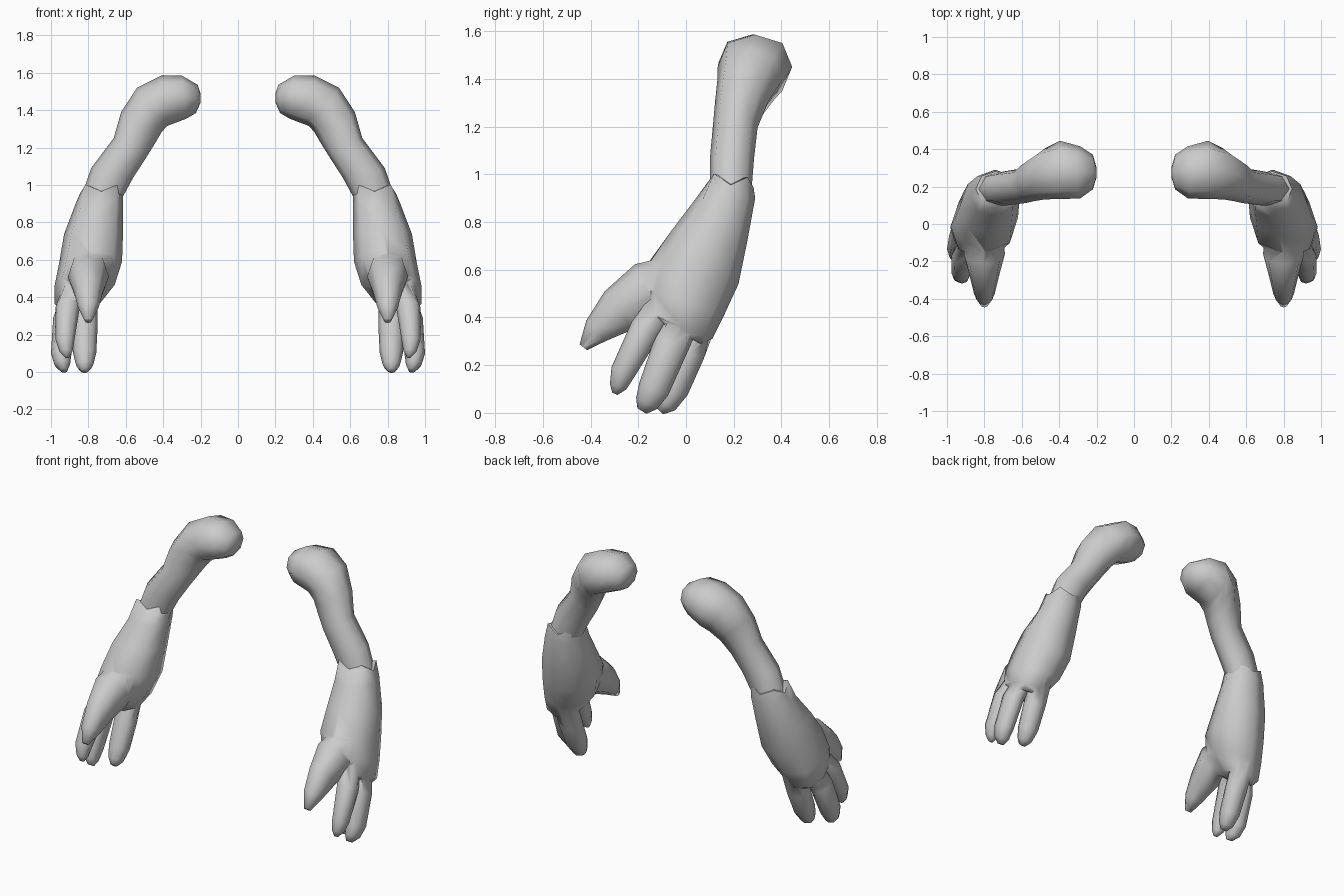
import bpy, bmesh
from math import cos, sin, pi
from mathutils import Vector as V

if "Cube" in bpy.data.objects:
    bpy.data.objects.remove(bpy.data.objects["Cube"])

SIDES = 8


def soft(c):
    # slightly squared-off round profile
    return (abs(c) ** 0.88) * (1 if c >= 0 else -1)


def loft(name, rings, jag=0.0):
    # closed tube through rings of (centre, half axis u, half axis v)
    bm = bmesh.new()
    loops = []
    for i, (c, u, v) in enumerate(rings):
        loop = []
        for k in range(SIDES):
            a = 2 * pi * k / SIDES
            p = c + u * soft(cos(a)) + v * soft(sin(a))
            if i == 0:
                p.z += jag * (1 if k % 2 else -1)
            loop.append(bm.verts.new(p))
        loops.append(loop)
    for l0, l1 in zip(loops, loops[1:]):
        for k in range(SIDES):
            n = (k + 1) % SIDES
            bm.faces.new((l0[k], l0[n], l1[n], l1[k]))
    caps = [bm.faces.new(loops[0]), bm.faces.new(loops[-1])]
    bmesh.ops.poke(bm, faces=caps)
    bmesh.ops.recalc_face_normals(bm, faces=bm.faces)
    me = bpy.data.meshes.new(name)
    bm.to_mesh(me)
    bm.free()
    ob = bpy.data.objects.new(name, me)
    bpy.context.collection.objects.link(ob)
    return ob


def select(ob):
    for o in bpy.context.selected_objects:
        o.select_set(False)
    ob.select_set(True)
    bpy.context.view_layer.objects.active = ob


def finish(ob):
    select(ob)
    bpy.ops.object.shade_smooth_by_angle(angle=1.2)
    ob.modifiers.new("mirror", 'MIRROR')


def finger(name, path):
    # path: (x, y, z, half thickness in side view, half thickness in x)
    rings = []
    for i, (x, y, z, r, rx) in enumerate(path):
        a, b = path[max(i - 1, 0)], path[min(i + 1, len(path) - 1)]
        t = V((0, b[1] - a[1], b[2] - a[2])).normalized()
        rings.append((V((x, y, z)), V((0, -t.z, t.y)) * r, V((rx, 0, 0))))
    return loft(name, rings)


# upper arm: outer (x, z), inner (x, z), y range
upper = [(.20, 1.49, .20, 1.44, .25, .30), (.215, 1.535, .225, 1.385, .185, .37),
         (.30, 1.585, .275, 1.355, .137, .415), (.41, 1.585, .38, 1.315, .133, .445),
         (.54, 1.52, .41, 1.28, .132, .405), (.625, 1.39, .445, 1.22, .122, .345),
         (.665, 1.25, .495, 1.14, .112, .30), (.785, 1.09, .56, 1.04, .10, .285),
         (.83, .96, .625, .92, .10, .275)]
finish(loft("upper_arm", [(V(((a + c) / 2, (y0 + y1) / 2, (b + d) / 2)),
                           V(((a - c) / 2, 0, (b - d) / 2)), V((0, (y1 - y0) / 2, 0)))
                          for a, b, c, d, y0, y1 in upper]))

# forearm and palm: front (y, z), back (y, z), x range
fore = [(.092, .985, .283, .965, .615, .845), (.035, .89, .29, .90, .615, .87),
        (-.06, .765, .255, .71, .615, .93), (-.15, .64, .22, .54, .62, .955),
        (-.18, .52, .16, .41, .66, .98), (-.16, .42, .11, .31, .74, .98),
        (-.10, .37, .06, .29, .81, .95)]
hand = loft("forearm_and_hand",
            [(V(((x0 + x1) / 2, (a + c) / 2, (b + d) / 2)),
              V((0, (a - c) / 2, (b - d) / 2)), V(((x1 - x0) / 2, 0, 0)))
             for a, b, c, d, x0, x1 in fore], jag=0.02)

# thumb and three fingers, merged into the hand
digits = [
    finger("thumb", [(.80, .03, .58, .10, .09), (.80, -.16, .51, .125, .11),
                     (.80, -.28, .43, .10, .078), (.80, -.375, .345, .06, .055),
                     (.80, -.43, .275, .02, .02)]),
    finger("front_finger", [(.85, -.05, .52, .06, .06), (.91, -.17, .35, .066, .065),
                            (.925, -.265, .17, .052, .05), (.92, -.285, .11, .036, .035),
                            (.915, -.298, .08, .012, .012)]),
    finger("middle_finger", [(.86, .03, .48, .07, .06), (.93, -.06, .29, .075, .058),
                             (.945, -.135, .10, .066, .055), (.94, -.165, .04, .05, .042),
                             (.93, -.185, .008, .022, .018)]),
    finger("rear_finger", [(.82, .09, .44, .06, .07), (.82, .015, .25, .064, .07),
                           (.82, -.05, .10, .062, .062), (.82, -.085, .035, .046, .045),
                           (.82, -.11, .008, .02, .02)])]
for d in digits:
    m = hand.modifiers.new("merge", 'BOOLEAN')
    m.operation, m.solver, m.object = 'UNION', 'EXACT', d
    select(hand)
    bpy.ops.object.modifier_apply(modifier=m.name)
    bpy.data.objects.remove(d)
finish(hand)
